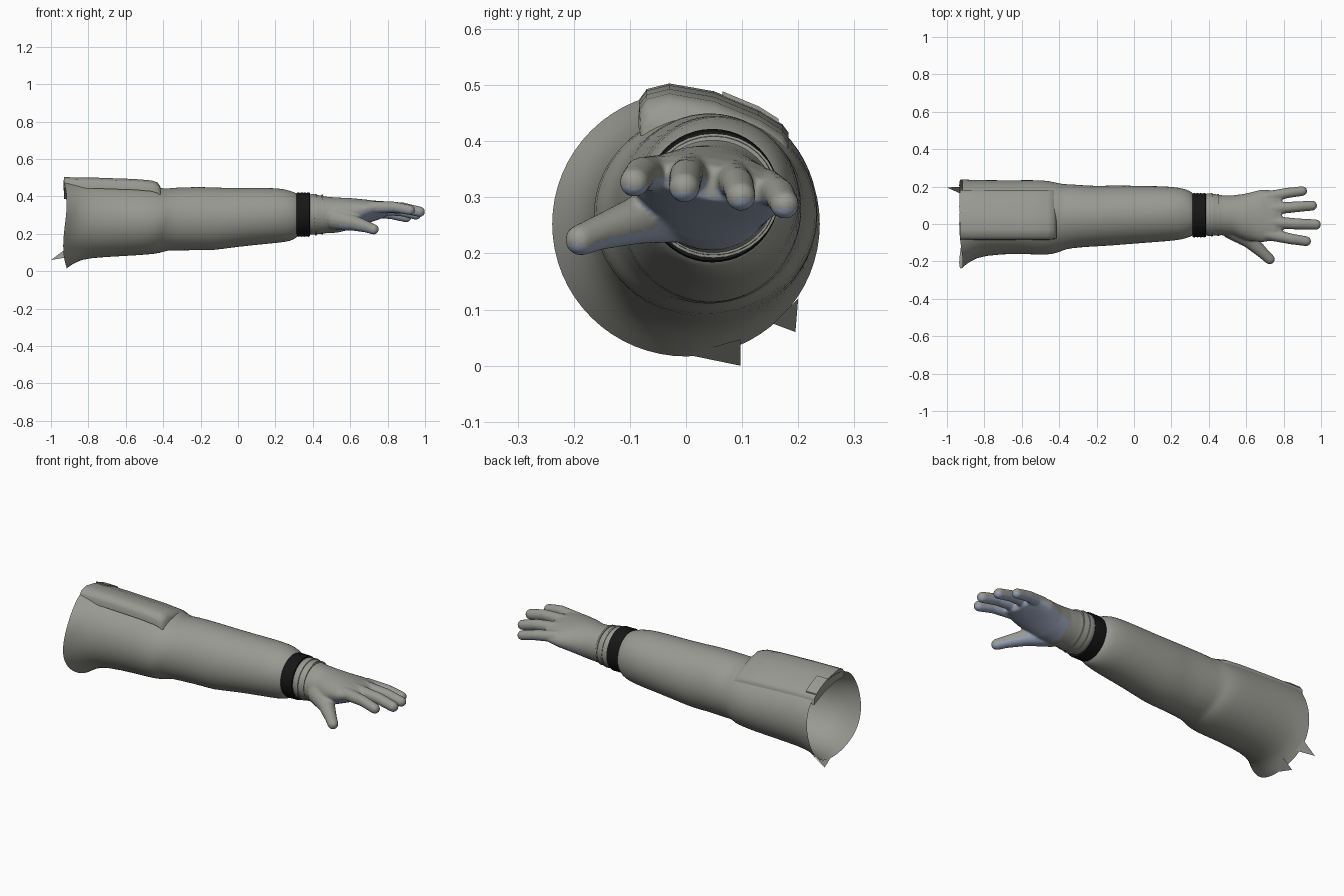
import bpy, bmesh, math
from mathutils import Vector

cube = bpy.data.objects.get("Cube")
if cube:
    bpy.data.objects.remove(cube, do_unlink=True)


def material(name, rgb):
    m = bpy.data.materials.new(name)
    m.use_nodes = True
    m.diffuse_color = (*rgb, 1)
    bsdf = m.node_tree.nodes["Principled BSDF"]
    bsdf.inputs["Base Color"].default_value = (*rgb, 1)
    bsdf.inputs["Roughness"].default_value = 0.8
    return m


FABRIC = material("grey_fabric", (0.32, 0.32, 0.29))
PALM = material("blue_grey_palm", (0.32, 0.38, 0.50))
BLACK = material("black_band", (0.008, 0.008, 0.008))


def activate(ob):
    bpy.ops.object.select_all(action="DESELECT")
    ob.select_set(True)
    bpy.context.view_layer.objects.active = ob


def finish(bm, name, mat, angle=50):
    bmesh.ops.recalc_face_normals(bm, faces=bm.faces)
    mesh = bpy.data.meshes.new(name)
    bm.to_mesh(mesh)
    bm.free()
    mesh.materials.append(mat)
    ob = bpy.data.objects.new(name, mesh)
    bpy.context.collection.objects.link(ob)
    activate(ob)
    bpy.ops.object.shade_smooth_by_angle(angle=math.radians(angle))
    return ob


def loft(bm, rings, caps=True):
    """Skin a list of equal-length point loops."""
    loops = [[bm.verts.new(p) for p in ring] for ring in rings]
    n = len(loops[0])
    for a, b in zip(loops, loops[1:]):
        for i in range(n):
            j = (i + 1) % n
            bm.faces.new((a[i], a[j], b[j], b[i]))
    if caps:
        bm.faces.new(loops[0])
        bm.faces.new(loops[-1])
    return loops


def oval(x, cy, cz, ry, rz, n=32, tilt=0):
    pts = []
    for i in range(n):
        a = 2 * math.pi * i / n
        y = ry * math.cos(a)
        pts.append(Vector((x, cy + y, cz + rz * math.sin(a) - tilt * y)))
    return pts


# Sleeve: open tube, given as x, y range, z range
SLEEVE = [
    (-0.925, -0.24, 0.24, 0.015, 0.49), (-0.87, -0.20, 0.237, 0.05, 0.483),
    (-0.80, -0.168, 0.235, 0.07, 0.475), (-0.60, -0.157, 0.235, 0.08, 0.458),
    (-0.48, -0.17, 0.236, 0.088, 0.452), (-0.42, -0.155, 0.226, 0.095, 0.45),
    (-0.385, -0.143, 0.214, 0.112, 0.44), (-0.34, -0.13, 0.213, 0.108, 0.448),
    (-0.20, -0.12, 0.202, 0.114, 0.452), (-0.14, -0.118, 0.208, 0.108, 0.448),
    (0.0, -0.105, 0.205, 0.13, 0.445), (0.18, -0.092, 0.203, 0.148, 0.447),
    (0.25, -0.084, 0.195, 0.156, 0.441), (0.30, -0.07, 0.18, 0.168, 0.425),
    (0.325, -0.055, 0.155, 0.19, 0.41), (0.325, -0.035, 0.13, 0.22, 0.385),
]
rings = []
for k, (x, y0, y1, z0, z1) in enumerate(SLEEVE):
    ring = oval(x, (y0 + y1) / 2, (z0 + z1) / 2, (y1 - y0) / 2, (z1 - z0) / 2)
    for i, p in enumerate(ring):
        a = 2 * math.pi * i / len(ring)
        p.x += 0.01 * math.sin(3 * a + k) if k < len(SLEEVE) - 3 else 0
    rings.append(ring)
bm = bmesh.new()
loft(bm, rings, caps=False)
sleeve = finish(bm, "sleeve", FABRIC)
sub = sleeve.modifiers.new("soft_folds", "SUBSURF")
sub.levels = sub.render_levels = 1

# Torn points at the open end of the sleeve
bm = bmesh.new()
for tri in (((-1.0, 0.195, 0.06), (-0.91, 0.155, 0.075), (-0.92, 0.2, 0.12)),
            ((-0.935, 0.097, 0.0), (-0.91, 0.0, 0.02), (-0.88, 0.097, 0.047))):
    bm.faces.new([bm.verts.new(p) for p in tri])
finish(bm, "torn_edge", FABRIC)

# Raised pocket on the upper sleeve
PROFILE = [(-0.085, 0.445), (-0.083, 0.475), (-0.07, 0.493), (-0.03, 0.503),
           (0.05, 0.489), (0.13, 0.456), (0.172, 0.43), (0.183, 0.415),
           (0.182, 0.385), (0.1, 0.42), (0.0, 0.445)]
bm = bmesh.new()
rings = []
for x, drop, squeeze in ((-0.93, 0, 1), (-0.75, 0.003, 1), (-0.55, 0.01, 1),
                         (-0.46, 0.018, 1), (-0.43, 0.028, 0.98), (-0.415, 0.05, 0.94)):
    rings.append([(x, 0.05 + (y - 0.05) * squeeze, z - drop) for y, z in PROFILE])
loft(bm, rings)
finish(bm, "sleeve_pocket", FABRIC)

# Small flap on the pocket
bm = bmesh.new()
flap = [(0.065, 0.484), (0.13, 0.457), (0.165, 0.435)]
section = [(y, z + 0.005) for y, z in flap] + [(y, z - 0.004) for y, z in reversed(flap)]
loft(bm, [[(x, y, z) for y, z in section] for x in (-0.932, -0.865)])
finish(bm, "pocket_flap", FABRIC, 30)

# Ribbed black wrist band
bm = bmesh.new()
rings = [oval(0.312, 0.047, 0.303, 0.09, 0.09, 48)]
for i in range(9):
    r = 0.119 if i % 2 else 0.116
    rings.append(oval(0.314 + i * 0.0087, 0.047, 0.303, r, r, 48))
rings.append(oval(0.385, 0.047, 0.303, 0.09, 0.09, 48))
loft(bm, rings)
finish(bm, "wrist_band", BLACK)

# Hand: palm body and tapering fingers, fused into one skin
HAND = [
    (0.34, 0.05, 0.303, 0.10, 0.10, 0), (0.40, 0.05, 0.304, 0.115, 0.110, 0),
    (0.47, 0.047, 0.301, 0.107, 0.098, 0), (0.53, 0.045, 0.30, 0.108, 0.094, 0),
    (0.60, 0.038, 0.307, 0.125, 0.084, 0.05), (0.68, 0.043, 0.318, 0.141, 0.064, 0.1),
    (0.75, 0.046, 0.325, 0.134, 0.045, 0.15), (0.79, 0.046, 0.325, 0.115, 0.03, 0.15),
]
FINGERS = [  # x, y, z, radius at each joint
    [(0.70, -0.05, 0.342, 0.034), (0.84, -0.08, 0.343, 0.029), (0.92, -0.092, 0.327, 0.027)],
    [(0.72, 0.01, 0.345, 0.034), (0.88, 0.0, 0.338, 0.030), (0.972, -0.003, 0.318, 0.028)],
    [(0.72, 0.08, 0.335, 0.034), (0.87, 0.092, 0.323, 0.029), (0.952, 0.098, 0.302, 0.027)],
    [(0.70, 0.14, 0.32, 0.033), (0.82, 0.166, 0.306, 0.028), (0.90, 0.176, 0.287, 0.026)],
    [(0.52, -0.02, 0.28, 0.062), (0.62, -0.09, 0.258, 0.042),
     (0.69, -0.155, 0.237, 0.031), (0.725, -0.188, 0.224, 0.028)],
]


def finger(bm, joints):
    rings = []
    pts = [Vector(j[:3]) for j in joints]
    axis = (pts[-1] - pts[0]).normalized()
    side = axis.cross(Vector((0, 0, 1))).normalized()
    up = side.cross(axis)
    stations = [(p, j[3]) for p, j in zip(pts, joints)]
    tip, r = stations.pop()
    # Rounded fingertip
    for k in range(6):
        a = k * math.pi / 2 / 5.3
        stations.append((tip + axis * r * math.sin(a), r * math.cos(a)))
    for p, rad in stations:
        rings.append([p + rad * (side * math.cos(t) + up * math.sin(t))
                      for t in (2 * math.pi * i / 16 for i in range(16))])
    loft(bm, rings)


bm = bmesh.new()
loft(bm, [oval(*h[:5], tilt=h[5]) for h in HAND])
for joints in FINGERS:
    finger(bm, joints)
hand = finish(bm, "gloved_hand", FABRIC)
remesh = hand.modifiers.new("fuse", "REMESH")
remesh.mode = "VOXEL"
remesh.voxel_size = 0.006
smooth = hand.modifiers.new("soften", "SMOOTH")
smooth.factor = 0.5
smooth.iterations = 6
for name in ("fuse", "soften"):
    bpy.ops.object.modifier_apply(modifier=name)

# Palm and finger undersides take the palm colour
mesh = hand.data
mesh.materials.clear()
mesh.materials.append(FABRIC)
mesh.materials.append(PALM)
for f in mesh.polygons:
    f.use_smooth = True
    f.material_index = int(f.center.x > 0.54 and f.normal.z < -0.3)

# Stitched seams round the glove cuff
for name, x, r in (("cuff_seam_inner", 0.415, 0.0), ("cuff_seam_outer", 0.45, -0.005)):
    bm = bmesh.new()
    loft(bm, [oval(x + dx, 0.049, 0.303, 0.114 + r + h, 0.108 + r + h)
              for dx, h in ((-0.006, -0.01), (-0.004, 0.003), (0.004, 0.003), (0.006, -0.01))],
         caps=False)
    finish(bm, name, FABRIC, 30)
